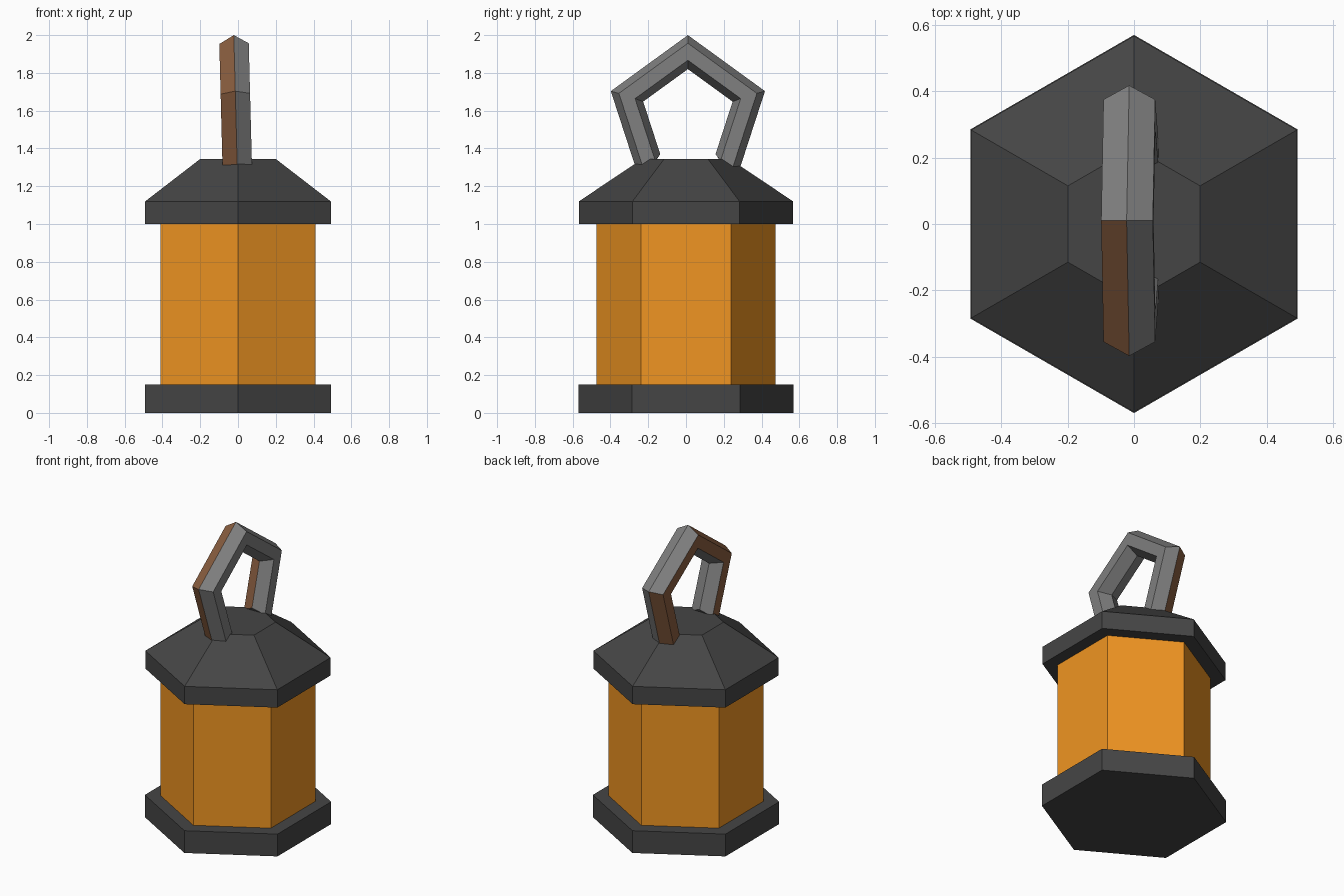
import bpy, bmesh
from math import sin, cos, radians
from mathutils import Matrix

if "Cube" in bpy.data.objects:
    bpy.data.objects.remove(bpy.data.objects["Cube"])


def material(name, rgb):
    m = bpy.data.materials.new(name)
    m.diffuse_color = (*rgb, 1)
    m.use_nodes = True
    m.node_tree.nodes["Principled BSDF"].inputs["Base Color"].default_value = m.diffuse_color
    return m


dark = material("dark_iron", (0.06, 0.06, 0.06))
amber = material("amber_glass", (0.87, 0.30, 0.016))
steel = material("steel", (0.21, 0.21, 0.21))
rust = material("rust", (0.25, 0.11, 0.05))


def finish(name, bm, mats):
    bmesh.ops.recalc_face_normals(bm, faces=bm.faces)
    me = bpy.data.meshes.new(name)
    bm.to_mesh(me)
    bm.free()
    for m in mats:
        me.materials.append(m)
    ob = bpy.data.objects.new(name, me)
    bpy.context.collection.objects.link(ob)
    return ob


def skin(bm, loops):
    """Bridge consecutive vertex loops with quads and cap both ends."""
    n = len(loops[0])
    faces = {}
    for s in range(len(loops) - 1):
        a, b = loops[s], loops[s + 1]
        for i in range(n):
            j = (i + 1) % n
            faces[s, i] = bm.faces.new((a[i], a[j], b[j], b[i]))
    bm.faces.new(loops[0])
    bm.faces.new(loops[-1])
    return faces


def hex_solid(name, profile, mat):
    """Six-sided solid from (radius, z) pairs, corners on the y axis."""
    bm = bmesh.new()
    loops = [[bm.verts.new((r * sin(radians(60 * i)), r * cos(radians(60 * i)), z))
              for i in range(6)] for r, z in profile]
    skin(bm, loops)
    return finish(name, bm, [mat])


# Lantern body
hex_solid("base", [(0.57, 0), (0.57, 0.15)], dark)
hex_solid("glass", [(0.475, 0.15), (0.475, 1.0)], amber)
hex_solid("roof", [(0.567, 1.0), (0.567, 1.12), (0.23, 1.345)], dark)

# Handle: four sides of a pentagonal ring with a hexagonal section, slightly tilted
R, r = 0.339, 0.09
bm = bmesh.new()
loops = []
for k in range(5):
    phi = radians(-144 + 72 * k)
    loop = []
    for i in range(6):
        a = radians(60 * i)
        d = R + r * cos(a)
        loop.append(bm.verts.new((-r * sin(a), d * sin(phi), d * cos(phi))))
    loops.append(loop)
faces = skin(bm, loops)

# Rusty faces on the left of the handle
for (s, i), f in faces.items():
    if i == 1 or (i == 0 and s != 2) or (i == 2 and s == 3):
        f.material_index = 1
bm.transform(Matrix.Translation((-0.011, 0.01, 1.571)) @ Matrix.Rotation(radians(-1.5), 4, 'Y'))
finish("handle", bm, [steel, rust])
